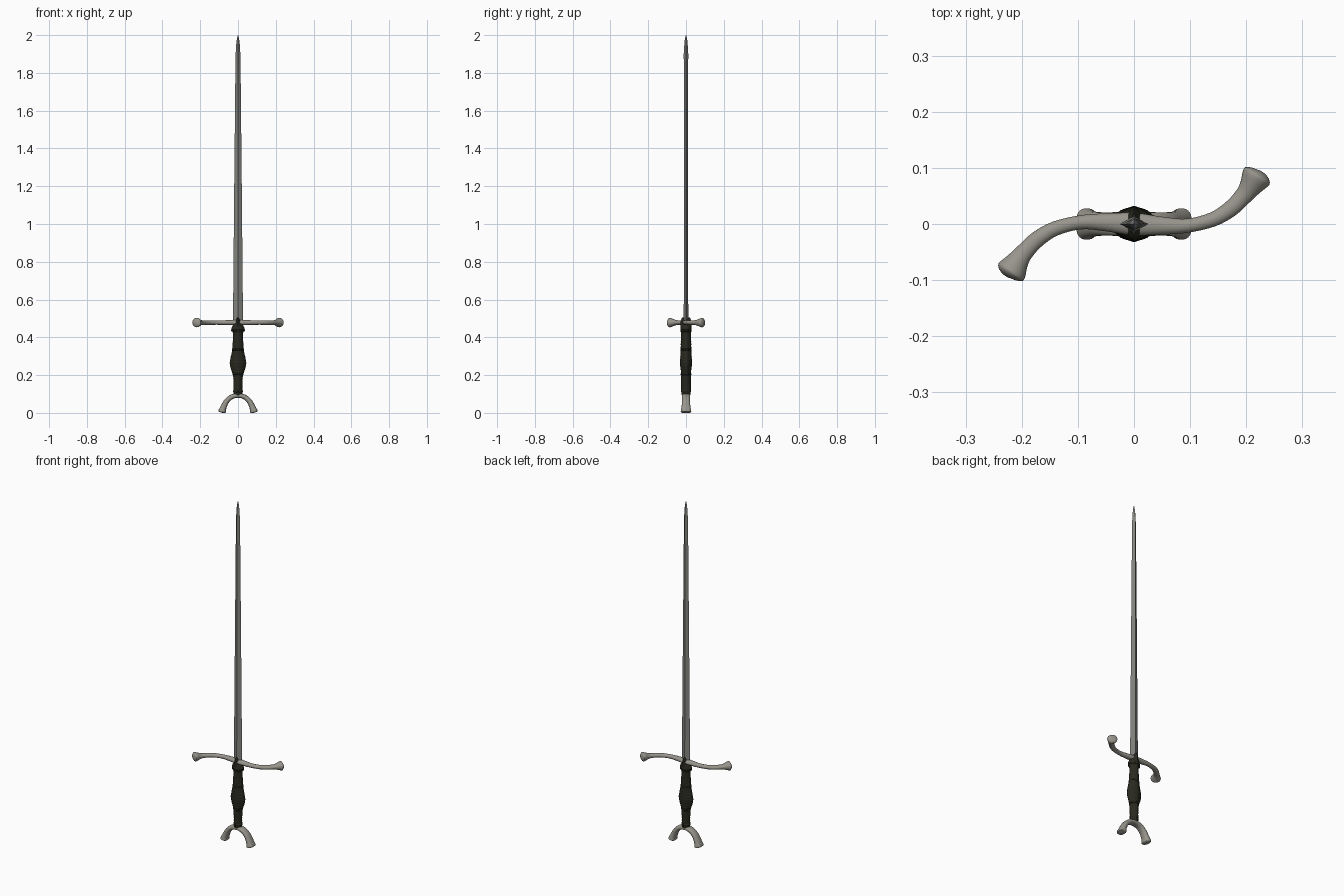
import bpy, bmesh, math
from mathutils import Vector

if "Cube" in bpy.data.objects:
    bpy.data.objects.remove(bpy.data.objects["Cube"])


def material(name, rgb):
    m = bpy.data.materials.new(name)
    m.diffuse_color = (*rgb, 1)
    m.use_nodes = True
    m.node_tree.nodes["Principled BSDF"].inputs["Base Color"].default_value = m.diffuse_color
    return m


STEEL = material("blade steel", (0.23, 0.23, 0.215))
PALE = material("pale steel", (0.31, 0.30, 0.26))
DARK = material("dark leather", (0.022, 0.022, 0.014))


def spline(keys, steps):
    """Smoothly interpolate rows of numbers."""
    out = []
    for i in range(len(keys) - 1):
        a, b = keys[max(i - 1, 0)], keys[i]
        c, d = keys[i + 1], keys[min(i + 2, len(keys) - 1)]
        for s in range(steps):
            t = s / steps
            out.append([0.5 * (2 * q + (r - p) * t + (2 * p - 5 * q + 4 * r - w) * t * t
                               + (3 * q - p - 3 * r + w) * t ** 3)
                        for p, q, r, w in zip(a, b, c, d)])
    return out + [list(keys[-1])]


def loft(name, rows, v, n, mat, power=1.0, bump=None, angle=40):
    """Sweep an ellipse along rows of (x, y, z, in-plane radius, radius along v)."""
    bm = bmesh.new()
    v = Vector(v)
    pts = [Vector(r[:3]) for r in rows]
    rings = []
    for i, r in enumerate(rows):
        tan = (pts[min(i + 1, len(pts) - 1)] - pts[max(i - 1, 0)]).normalized()
        u = v.cross(tan).normalized()
        ring = []
        for k in range(n):
            a = math.tau * k / n
            c, s = math.cos(a), math.sin(a)
            c = math.copysign(abs(c) ** power, c)
            s = math.copysign(abs(s) ** power, s)
            f = 1 + (bump(a, r[2]) if bump else 0)
            ring.append(bm.verts.new(pts[i] + u * c * r[3] * f + v * s * r[4] * f))
        rings.append(ring)
    for a, b in zip(rings, rings[1:]):
        for k in range(n):
            j = (k + 1) % n
            bm.faces.new((a[k], a[j], b[j], b[k]))
    bm.faces.new(rings[0])
    bm.faces.new(rings[-1])
    bmesh.ops.recalc_face_normals(bm, faces=bm.faces)
    me = bpy.data.meshes.new(name)
    bm.to_mesh(me)
    bm.free()
    me.materials.append(mat)
    ob = bpy.data.objects.new(name, me)
    bpy.context.collection.objects.link(ob)
    bpy.ops.object.select_all(action='DESELECT')
    ob.select_set(True)
    bpy.context.view_layer.objects.active = ob
    bpy.ops.object.shade_smooth_by_angle(angle=math.radians(angle))
    return ob


# Blade: tapering diamond section with a pointed tip
blade = [(0.45, .026, .014), (0.6, .0255, .0115), (1.2, .020, .011), (1.75, .0145, .0115),
         (1.9, .0125, .012), (1.95, .0095, .009), (1.98, .006, .006), (2.0, .001, .001)]
loft("blade", [(0, 0, z, x, y) for z, x, y in blade], (0, 1, 0), 4, STEEL, angle=25)

# Crossguard: S-curved bar with flared knobs, point-symmetric about the centre
half = [(.05, -.003, .478, .016, .013), (.095, -.003, .478, .0125, .0115),
        (.14, .008, .478, .013, .0115), (.172, .027, .478, .0145, .012),
        (.195, .050, .478, .016, .013), (.207, .066, .478, .020, .018),
        (.217, .082, .478, .0265, .0245), (.221, .088, .478, .025, .023),
        (.224, .093, .478, .015, .014), (.225, .095, .478, .002, .002)]
keys = [(-x, -y, z, a, b) for x, y, z, a, b in reversed(half)]
keys += [(0, 0, .478, .020, .014)] + half
loft("crossguard", spline(keys, 4), (0, 0, 1), 20, PALE)

# Grip: dark swelling handle with a fine crossed texture
grip = [(.092, .020, .022), (.11, .024, .025), (.15, .024, .025), (.20, .027, .026),
        (.225, .036, .027), (.26, .044, .031), (.29, .040, .030), (.33, .032, .028),
        (.38, .028, .027), (.42, .026, .026), (.437, .035, .029), (.455, .033, .028),
        (.466, .024, .026)]


def weave(a, z):
    return 0.035 * math.sin(5 * a + 190 * z) * math.sin(5 * a - 190 * z)


loft("grip", spline([(0, 0, z, x, y) for z, x, y in grip], 8), (0, 1, 0), 40, DARK,
     power=1.25, bump=weave, angle=50)

# Rings bounding the grip
for z, x, y in [(.115, .026, .027), (.205, .030, .028), (.335, .033, .029), (.437, .037, .030)]:
    loft("grip_ring", [(0, 0, z + d, x * s, y * s) for d, s in
                       [(-.006, .9), (-.003, 1), (.003, 1), (.006, .9)]],
         (0, 1, 0), 32, DARK, power=1.2)

# Collar: pointed dark tongues clasping the guard front and back
loft("collar", [(0, 0, .455, .030, .029), (0, 0, .47, .024, .030), (0, 0, .488, .014, .028),
                (0, 0, .505, .005, .021)], (0, 1, 0), 8, DARK, power=1.4, angle=30)

# Pommel: downward-opening arch with flared feet
side = [(.035, 0, .084, .0125, .021), (.060, 0, .062, .014, .021),
        (.074, 0, .036, .0155, .023), (.081, 0, .018, .018, .026),
        (.084, 0, .008, .020, .028), (.085, 0, .003, .017, .025), (.0855, 0, .001, .008, .012)]
keys = [(-x, y, z, a, b) for x, y, z, a, b in reversed(side)]
keys += [(0, 0, .092, .012, .022)] + side
loft("pommel_arch", spline(keys, 4), (0, 1, 0), 20, PALE, power=0.8)
